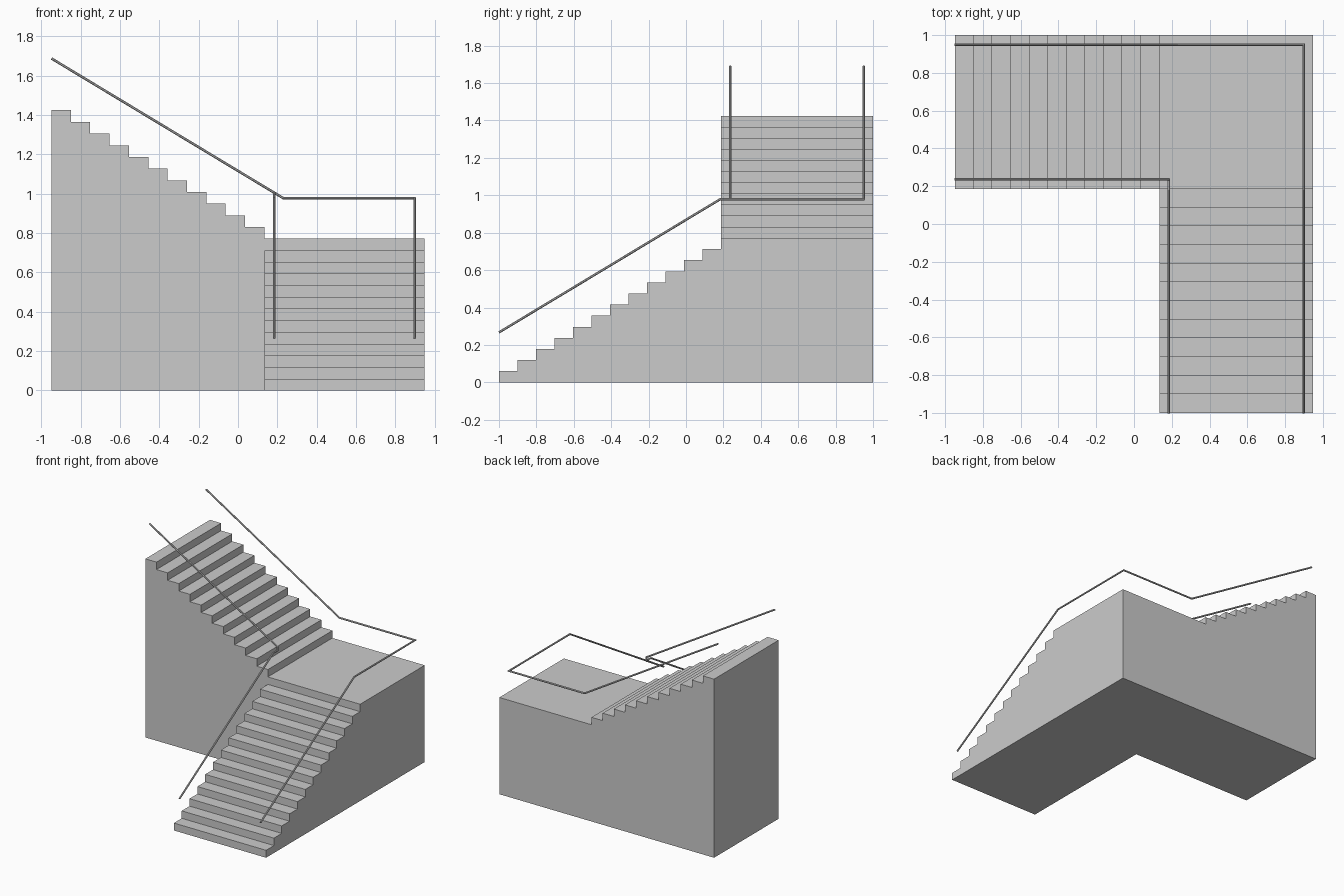
import bpy, bmesh
from math import cos, sin, tau
from mathutils import Vector

if "Cube" in bpy.data.objects:
    bpy.data.objects.remove(bpy.data.objects["Cube"])

RISE = 1.425 / 24
X0, X1 = 0.134, 0.948      # lower flight and landing width
Y0, Y1 = 0.186, 1.0        # upper flight and landing depth
LANDING = 13 * RISE


def finish(bm, name):
    bmesh.ops.recalc_face_normals(bm, faces=bm.faces)
    mesh = bpy.data.meshes.new(name)
    bm.to_mesh(mesh)
    bm.free()
    ob = bpy.data.objects.new(name, mesh)
    bpy.context.collection.objects.link(ob)
    return ob


def steps(start, end, n, z):
    """Stepped outline as (distance, height) points."""
    run = (end - start) / n
    pts = []
    for i in range(n):
        z += RISE
        pts += [(start + i * run, z), (start + (i + 1) * run, z)]
    return pts


def extrude(name, pts, offset):
    bm = bmesh.new()
    face = bm.faces.new([bm.verts.new(p) for p in pts])
    res = bmesh.ops.extrude_face_region(bm, geom=[face], use_keep_orig=True)
    moved = [g for g in res["geom"] if isinstance(g, bmesh.types.BMVert)]
    bmesh.ops.translate(bm, verts=moved, vec=offset)
    return finish(bm, name)


def rail(name, path, radius=0.007, sides=8):
    """Round bar swept along a path with mitred corners."""
    path = [Vector(p) for p in path]
    dirs = [(b - a).normalized() for a, b in zip(path, path[1:])]
    d = dirs[0]
    u = d.cross(Vector((0, 0, 1))).normalized()
    v = d.cross(u)
    ring = [path[0] + radius * (u * cos(tau * (k + .5) / sides) + v * sin(tau * (k + .5) / sides))
            for k in range(sides)]
    bm = bmesh.new()
    rings = [[bm.verts.new(p) for p in ring]]
    for i, d in enumerate(dirs):
        normal = d + dirs[min(i + 1, len(dirs) - 1)]
        ring = [p + d * ((path[i + 1] - p).dot(normal) / d.dot(normal)) for p in ring]
        rings.append([bm.verts.new(p) for p in ring])
    for a, b in zip(rings, rings[1:]):
        for k in range(sides):
            m = (k + 1) % sides
            bm.faces.new((a[k], a[m], b[m], b[k]))
    bm.faces.new(rings[0])
    bm.faces.new(rings[-1])
    return finish(bm, name)


# lower flight with the landing behind it
prof = [(-1, 0)] + steps(-1, Y0, 12, 0) + [(Y0, LANDING), (Y1, LANDING), (Y1, 0)]
stairs = extrude("stairs", [(X0, y, z) for y, z in prof], (X1 - X0, 0, 0))

# upper flight turning left, merged into one solid
prof = [(X0, 0)] + steps(X0, -X1, 11, LANDING) + [(-X1, 0)]
upper = extrude("upper_flight", [(x, Y0, z) for x, z in prof], (0, Y1 - Y0, 0))
mod = stairs.modifiers.new("join", "BOOLEAN")
mod.operation = "UNION"
mod.solver = "EXACT"
mod.object = upper
bpy.context.view_layer.objects.active = stairs
stairs.select_set(True)
bpy.ops.object.modifier_apply(modifier="join")
bpy.data.objects.remove(upper)

# handrails
INSET, LOW, MID, HIGH = 0.05, 0.267, 0.978, 1.688
xi, xo, yi, yo = X0 + INSET, X1 - INSET, Y0 + INSET, Y1 - INSET
bend = 0.23
zi = MID + (HIGH - MID) * (bend - xi) / (bend + X1)
rail("outer_handrail", [(xo, -1, LOW), (xo, Y0 - 0.005, MID), (xo, yo, MID),
                        (bend, yo, MID), (-X1, yo, HIGH)])
rail("inner_handrail", [(xi, -1, LOW), (xi, Y0 - 0.005, MID), (xi, yi, MID),
                        (xi, yi, zi), (-X1, yi, HIGH)])
